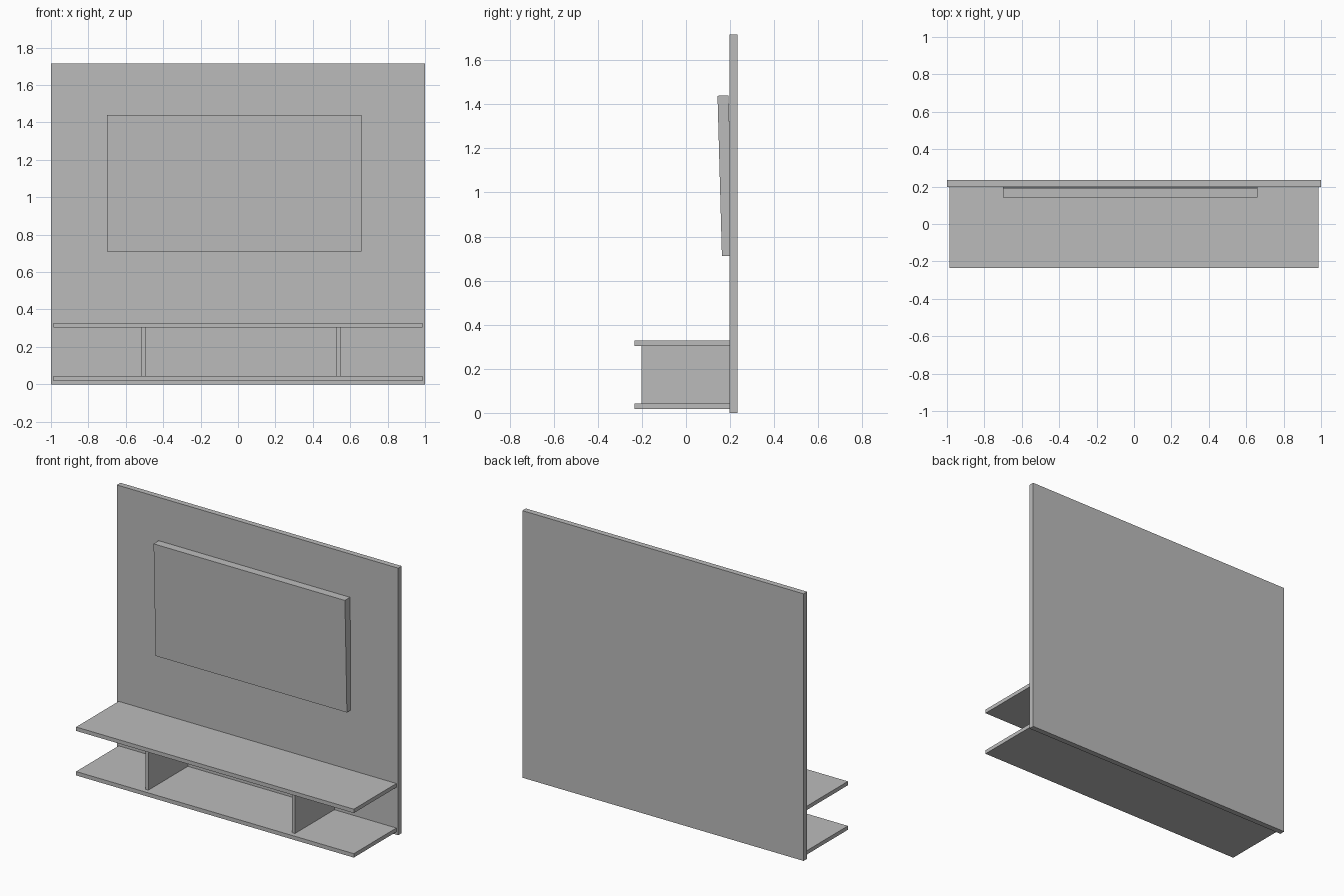
import bpy
from mathutils import Matrix, Vector
from math import atan2

default = bpy.data.objects.get("Cube")
if default:
    bpy.data.objects.remove(default, do_unlink=True)

grey = bpy.data.materials.new("plain grey")
grey.use_nodes = True
colour = (0.5, 0.5, 0.5, 1)
grey.diffuse_color = colour
grey.node_tree.nodes["Principled BSDF"].inputs["Base Color"].default_value = colour


def box(name, x, y, z):
    """Box spanning the given (min, max) range on each axis."""
    bpy.ops.mesh.primitive_cube_add(size=1)
    obj = bpy.context.object
    obj.name = name
    size = Vector([b - a for a, b in (x, y, z)])
    centre = Vector([(a + b) / 2 for a, b in (x, y, z)])
    obj.data.transform(Matrix.Translation(centre) @ Matrix.Diagonal(size.to_4d()))
    obj.data.materials.append(grey)
    return obj


WALL = 0.198  # front of the back panel

# Back panel
box("back_panel", (-1, 1), (WALL, 0.234), (0, 1.716))

# Shelves
for name, z in (("lower_shelf", 0.018), ("upper_shelf", 0.304)):
    box(name, (-0.987, 0.987), (-0.234, WALL), (z, z + 0.025))

# Upright dividers between the shelves
for name, x in (("right_divider", -0.517), ("left_divider", 0.525)):
    box(name, (x, x + 0.022), (-0.203, WALL), (0.043, 0.304))

# Screen, leaning forward with its lower back edge sunk in the panel
screen = box("screen", (-0.7, 0.66), (0, 0.05), (0, 0.728))
screen.location = (0, 0.163, 0.711)
screen.rotation_euler.x = atan2(0.02, 0.728)
